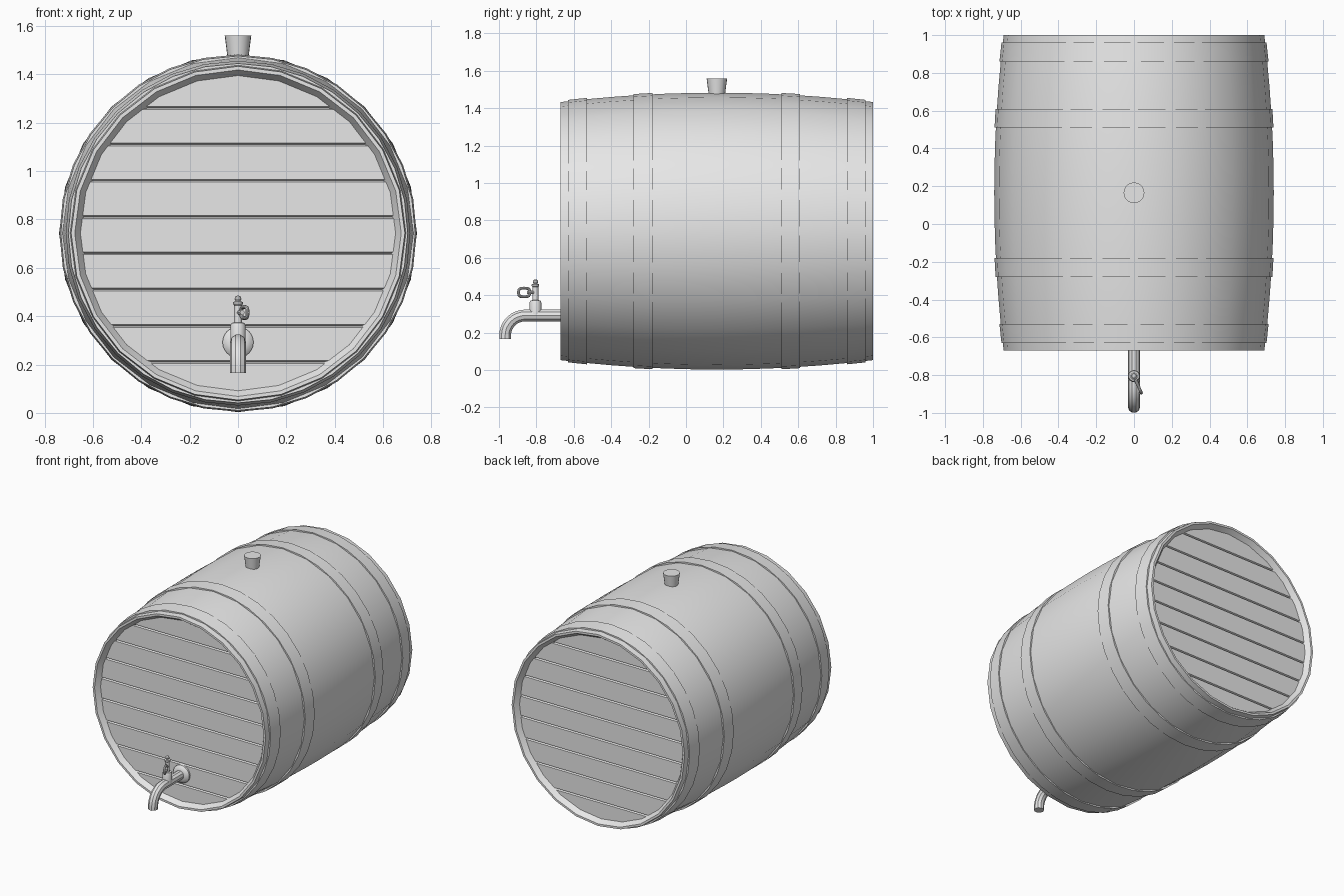
import bpy, bmesh
from math import pi, sin, cos, radians
from mathutils import Matrix, Vector

if "Cube" in bpy.data.objects:
    bpy.data.objects.remove(bpy.data.objects["Cube"])

MID_Y, MID_Z = 0.165, 0.743      # barrel centre
HALF, BELLY = 0.835, 0.74        # half length, widest radius

grey = bpy.data.materials.new("plain_grey")
grey.use_nodes = True
grey.diffuse_color = (0.8, 0.8, 0.8, 1)
grey.node_tree.nodes["Principled BSDF"].inputs["Base Color"].default_value = (0.8, 0.8, 0.8, 1)

AXIS_Y = Matrix.Translation((0, MID_Y, MID_Z)) @ Matrix.Rotation(-pi / 2, 4, "X")


def add(name, mesh, smooth=True):
    obj = bpy.data.objects.new(name, mesh)
    bpy.context.collection.objects.link(obj)
    mesh.materials.clear()
    mesh.materials.append(grey)
    for p in mesh.polygons:
        p.use_smooth = smooth
    if smooth:
        mesh.set_sharp_from_angle(angle=radians(30))
    return obj


def finish(name, bm, smooth=True):
    mesh = bpy.data.meshes.new(name)
    bm.to_mesh(mesh)
    bm.free()
    return add(name, mesh, smooth)


def lathe(name, profile, sides, matrix, closed=False):
    """Revolve (radius, height) points around local z."""
    bm = bmesh.new()
    rings = [[bm.verts.new((r * cos(2 * pi * i / sides), r * sin(2 * pi * i / sides), h))
              for i in range(sides)] for r, h in profile]
    pairs = list(zip(rings, rings[1:]))
    if closed:
        pairs.append((rings[-1], rings[0]))
    else:
        bm.faces.new(rings[0])
        bm.faces.new(rings[-1])
    for a, b in pairs:
        for i in range(sides):
            j = (i + 1) % sides
            bm.faces.new((a[i], a[j], b[j], b[i]))
    bmesh.ops.recalc_face_normals(bm, faces=bm.faces)
    bm.transform(matrix)
    return finish(name, bm)


def tube(name, points, radius, cyclic=False):
    """Round tube along a path."""
    curve = bpy.data.curves.new(name + "_path", "CURVE")
    curve.dimensions = "3D"
    curve.bevel_depth, curve.bevel_resolution = radius, 3
    curve.use_fill_caps = True
    spline = curve.splines.new("POLY")
    spline.points.add(len(points) - 1)
    for p, co in zip(spline.points, points):
        p.co = (*co, 1)
    spline.use_cyclic_u = cyclic
    path = bpy.data.objects.new(name + "_path", curve)
    bpy.context.collection.objects.link(path)
    deps = bpy.context.evaluated_depsgraph_get()
    mesh = bpy.data.meshes.new_from_object(path.evaluated_get(deps))
    bpy.data.objects.remove(path)
    return add(name, mesh)


def bulge(h):
    return BELLY - 0.05 * (h / HALF) ** 2


# Barrel shell with a bevelled lip at both ends
steps = [HALF * (i / 6 - 1) for i in range(13)]
shell = [(bulge(h), h) for h in steps]
shell += [(0.675, HALF), (0.645, HALF - 0.045), (0.645, 0.045 - HALF), (0.675, -HALF)]
lathe("barrel_shell", shell, 24, AXIS_Y, closed=True)

# Metal hoops, mirrored front and back
for side, label in ((-1, "front"), (1, "back")):
    for kind, start, end in (("end", 0.695, 0.795), ("middle", 0.345, 0.445)):
        ring = [(bulge(start) + 0.007, side * start), (bulge(end) + 0.007, side * end),
                (bulge(end) - 0.02, side * end), (bulge(start) - 0.02, side * start)]
        lathe(f"{label}_{kind}_hoop", ring, 32, AXIS_Y, closed=True)

# Plank heads: discs cut by horizontal V grooves
for side, label in ((-1, "front"), (1, "back")):
    bm = bmesh.new()
    bmesh.ops.create_circle(bm, cap_ends=True, segments=24, radius=0.655)
    bm.transform(Matrix.Translation((0, MID_Y + side * (HALF - 0.035), MID_Z))
                 @ Matrix.Rotation(-side * pi / 2, 4, "X"))
    for k in range(8):
        z = 0.21 + 0.15 * k
        for dz in (-0.006, 0, 0.006):
            geom = bm.verts[:] + bm.edges[:] + bm.faces[:]
            bmesh.ops.bisect_plane(bm, geom=geom, plane_co=(0, 0, z + dz), plane_no=(0, 0, 1))
        for v in bm.verts:
            if abs(v.co.z - z) < 0.001:
                v.co.y -= side * 0.012
    finish(f"{label}_head_planks", bm, smooth=False)

# Bung on top
lathe("bung", [(0.042, 1.46), (0.055, 1.56)], 20, Matrix.Translation((0, MID_Y, 0)))

# Tap: flange, bent spout, valve and key
TAP_Z, VALVE_Y = 0.292, -0.805
lathe("tap_flange", [(0.064, -0.02), (0.064, 0.012), (0.05, 0.025), (0.033, 0.03)], 24,
      Matrix.Translation((0, -0.635, TAP_Z)) @ Matrix.Rotation(pi / 2, 4, "X"))

bend = 0.107
arc = [(0, -0.86 - bend * sin(a), TAP_Z - bend + bend * cos(a))
       for a in (pi / 2 * i / 8 for i in range(9))]
tube("tap_spout", [(0, -0.62, TAP_Z)] + arc + [(0, -0.967, 0.165)], 0.033)

lathe("tap_valve", [(0.032, 0.29), (0.032, 0.36), (0.027, 0.372), (0.016, 0.374),
                    (0.016, 0.445), (0.02, 0.45), (0.02, 0.458), (0.01, 0.462),
                    (0.014, 0.47), (0.012, 0.48), (0.004, 0.485)], 16,
      Matrix.Translation((0, VALVE_Y, 0)))

# Key handle: a stub and a rounded loop pointing forward and to the left
out = Vector((0.4, -0.917, 0))
hub = Vector((0, VALVE_Y, 0.415))
tube("tap_key_stub", [hub, hub + out * 0.045], 0.01)
loop = []
for i in range(20):
    a = 2 * pi * i / 20
    u = 0.032 * abs(cos(a)) ** 0.6 * (1 if cos(a) > 0 else -1)
    w = 0.023 * abs(sin(a)) ** 0.6 * (1 if sin(a) > 0 else -1)
    loop.append(hub + out * (0.066 + u) + Vector((0, 0, w)))
tube("tap_key_loop", loop, 0.008, cyclic=True)
